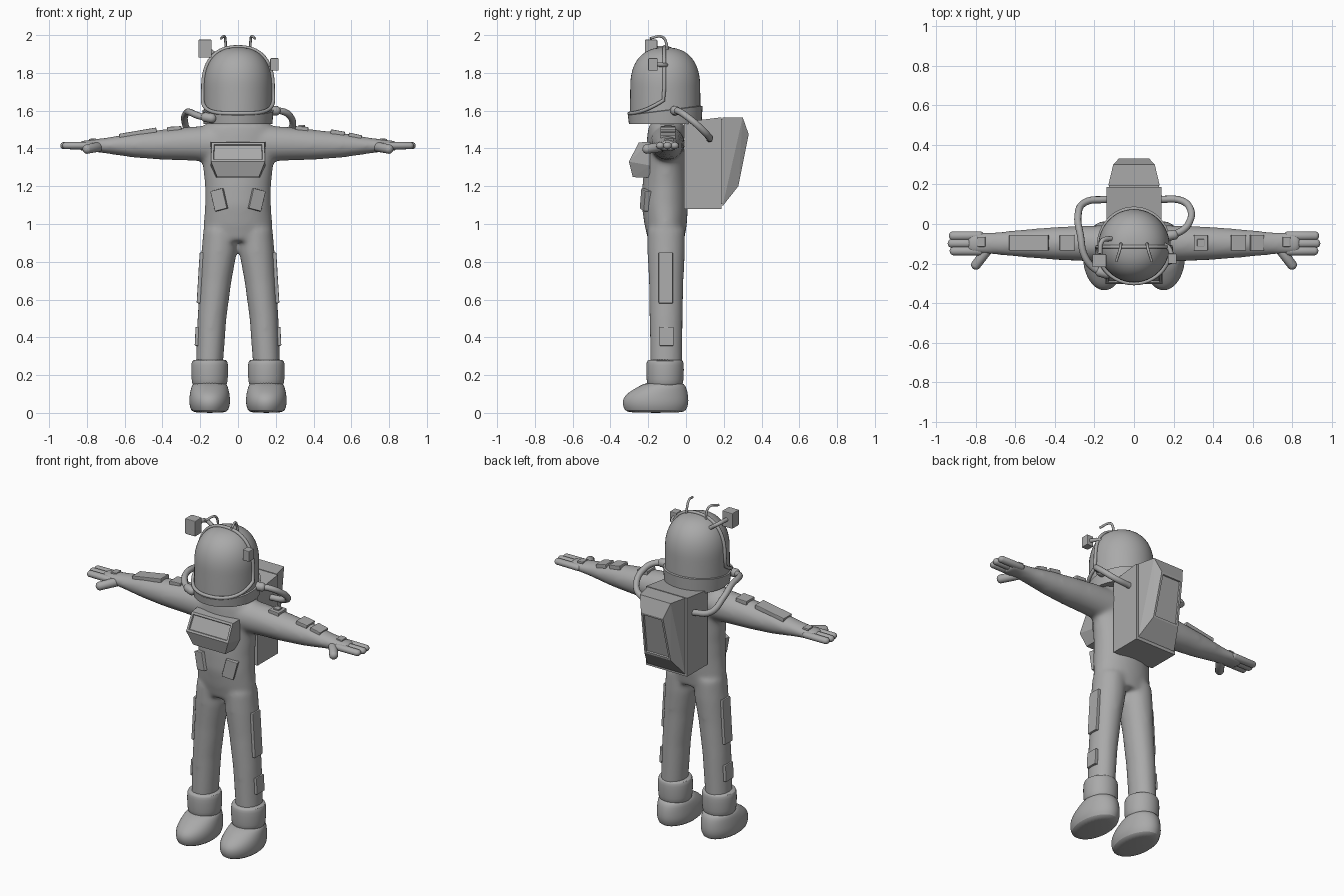
import bpy, bmesh, math
from mathutils import Vector, Matrix

if "Cube" in bpy.data.objects:
    bpy.data.objects.remove(bpy.data.objects["Cube"])

grey = bpy.data.materials.new("suit grey")
grey.diffuse_color = (0.4, 0.4, 0.4, 1)
grey.use_nodes = True
grey.node_tree.nodes["Principled BSDF"].inputs["Base Color"].default_value = grey.diffuse_color


def finish(name, bm, smooth=True, bevel=0.0):
    bmesh.ops.recalc_face_normals(bm, faces=bm.faces)
    me = bpy.data.meshes.new(name)
    bm.to_mesh(me)
    bm.free()
    ob = bpy.data.objects.new(name, me)
    bpy.context.collection.objects.link(ob)
    me.materials.append(grey)
    if bevel:
        mod = ob.modifiers.new("bevel", 'BEVEL')
        mod.width, mod.segments = bevel, 2
    if smooth:
        bpy.ops.object.select_all(action='DESELECT')
        ob.select_set(True)
        bpy.context.view_layer.objects.active = ob
        bpy.ops.object.shade_smooth_by_angle(angle=math.radians(40))
    return ob


def loft(bm, rings, axis='z', n=32):
    """Rings are (x, y, z, r1, r2): a closed stack of ellipses across the axis."""
    rows = []
    for x, y, z, r1, r2 in rings:
        row = []
        for i in range(n):
            c, s = math.cos(math.tau * i / n), math.sin(math.tau * i / n)
            off = (r1 * c, r2 * s, 0) if axis == 'z' else (0, r1 * c, r2 * s)
            row.append(bm.verts.new(Vector((x, y, z)) + Vector(off)))
        rows.append(row)
    for a, b in zip(rows, rows[1:]):
        for i in range(n):
            j = (i + 1) % n
            bm.faces.new((a[i], a[j], b[j], b[i]))
    bm.faces.new(rows[0])
    bm.faces.new(rows[-1])


def box(name, centre, size, rot=(0, 0, 0), bevel=0.004):
    bm = bmesh.new()
    bmesh.ops.create_cube(bm, size=1)
    bmesh.ops.scale(bm, vec=size, verts=bm.verts)
    ob = finish(name, bm, smooth=False, bevel=bevel)
    ob.location, ob.rotation_euler = centre, rot
    return ob


def capsule(name, p, q, r, flat=1.0):
    p, q = Vector(p), Vector(q)
    bm = bmesh.new()
    bmesh.ops.create_uvsphere(bm, u_segments=16, v_segments=10, radius=r)
    for v in bm.verts:
        v.co.y *= flat
        v.co.z += (q - p).length if v.co.z > 0.001 else 0
    turn = (q - p).to_track_quat('Z', 'Y').to_matrix().to_4x4()
    bmesh.ops.transform(bm, matrix=Matrix.Translation(p) @ turn, verts=bm.verts)
    return finish(name, bm)


def tube(name, pts, r, closed=False, soft=True):
    cu = bpy.data.curves.new(name, 'CURVE')
    cu.dimensions, cu.bevel_depth, cu.bevel_resolution = '3D', r, 3
    cu.use_fill_caps, cu.resolution_u = True, 6
    sp = cu.splines.new('BEZIER' if soft else 'POLY')
    store = sp.bezier_points if soft else sp.points
    store.add(len(pts) - 1)
    for bp, co in zip(store, pts):
        if soft:
            bp.co = co
            bp.handle_left_type = bp.handle_right_type = 'AUTO'
        else:
            bp.co = (*co, 1)
    sp.use_cyclic_u = closed
    ob = bpy.data.objects.new(name, cu)
    bpy.context.collection.objects.link(ob)
    cu.materials.append(grey)
    bpy.ops.object.select_all(action='DESELECT')
    ob.select_set(True)
    bpy.context.view_layer.objects.active = ob
    bpy.ops.object.convert(target='MESH')
    bpy.ops.object.shade_smooth_by_angle(angle=math.radians(50))


def hull(name, half, inset=None):
    """Convex block mirrored in x; optionally recess the face pointing along inset."""
    bm = bmesh.new()
    for x, y, z in half:
        for s in (-1, 1):
            bm.verts.new((s * x, y, z))
    bmesh.ops.convex_hull(bm, input=bm.verts)
    bmesh.ops.dissolve_limit(bm, angle_limit=0.03, verts=bm.verts, edges=bm.edges)
    bmesh.ops.recalc_face_normals(bm, faces=bm.faces)
    if inset:
        f = max(bm.faces, key=lambda f: f.normal.dot(Vector(inset)))
        bmesh.ops.inset_region(bm, faces=[f], thickness=0.018)
        bmesh.ops.inset_region(bm, faces=[f], thickness=0.004, depth=-0.008)
    finish(name, bm, smooth=False)


# Suit: torso, legs, arms and palms fused into one soft surface
bm = bmesh.new()
loft(bm, [(0, -.105, .91, .175, .095), (0, -.108, 1.0, .182, .113), (0, -.112, 1.1, .175, .123),
          (0, -.11, 1.2, .175, .121), (0, -.107, 1.3, .185, .115), (0, -.104, 1.4, .2, .108),
          (0, -.102, 1.48, .2, .102), (0, -.102, 1.535, .17, .092)])
for s in (-1, 1):
    loft(bm, [(s * .152, -.105, .24, .072, .085), (s * .138, -.105, .5, .077, .088),
              (s * .118, -.105, .7, .084, .092), (s * .1, -.105, .85, .094, .1),
              (s * .092, -.105, .97, .092, .1)])
    loft(bm, [(s * .08, -.1, 1.425, .095, .1), (s * .25, -.098, 1.425, .09, .09),
              (s * .4, -.098, 1.42, .083, .08), (s * .55, -.098, 1.417, .071, .066),
              (s * .7, -.098, 1.415, .057, .042), (s * .77, -.098, 1.415, .058, .032),
              (s * .84, -.098, 1.413, .058, .027)], 'x')
suit = finish("suit", bm)
rm = suit.modifiers.new("fuse", 'REMESH')
rm.mode, rm.voxel_size, rm.use_smooth_shade = 'VOXEL', 0.012, True
sm = suit.modifiers.new("soften", 'SMOOTH')
sm.factor, sm.iterations = 0.5, 14

for s in (-1, 1):
    # Fingers and thumbs
    for k, (y, tip) in enumerate(((-.06, .912), (-.098, .918), (-.136, .908))):
        capsule(f"finger_{k}", (s * .78, y, 1.415), (s * tip, y, 1.415), .023, .87)
    capsule("thumb", (s * .74, -.13, 1.408), (s * .797, -.205, 1.397), .026)

    # Boots
    bm = bmesh.new()
    x = s * .15
    loft(bm, [(x, -.16, 0, .08, .14), (x, -.162, .012, .1, .165), (x, -.162, .05, .109, .176),
              (x, -.16, .08, .108, .173), (x, -.148, .11, .104, .157), (x, -.125, .14, .096, .125),
              (x, -.112, .165, .085, .095)])
    finish("boot_foot", bm).modifiers.new("round", 'SUBSURF').levels = 1
    bm = bmesh.new()
    loft(bm, [(x, -.111, .13, .085, .088), (x, -.111, .155, .094, .096), (x, -.111, .2, .098, .1),
              (x, -.111, .26, .098, .1), (x, -.111, .276, .093, .095), (x, -.111, .284, .08, .084)])
    finish("boot_cuff", bm).modifiers.new("round", 'SUBSURF').levels = 1

    # Leg and belly plates
    box("thigh_plate", (s * .2, -.107, .715), (.022, .075, .27), (0, s * -.06, 0))
    box("shin_plate", (s * .216, -.103, .405), (.022, .075, .1), (0, s * -.05, 0))
    box("belly_plate", (s * .097, -.212, 1.128), (.07, .04, .11), (0, s * .24, s * .32))

    # Hand plates and antennas
    box("hand_plate", (s * .77, -.09, 1.445), (.04, .05, .014), (0, s * .06, 0))
    tube("antenna", [(s * .068, -.1, 1.9), (s * .066, -.105, 1.96), (s * .07, -.125, 1.99),
                     (s * .09, -.19, 1.983)], .007)

# Plates lying along the top of each arm: x centre, height, length, tilt
for x, z, length, tilt in ((-.53, 1.481, .2, .17), (-.337, 1.503, .075, .06), (.337, 1.503, .07, .06),
                           (.527, 1.482, .075, .17), (.62, 1.464, .07, .22)):
    box("arm_plate", (x, -.095, z), (length, .08, .026), (0, math.copysign(tilt, x), 0))
box("arm_plate_button", (.337, -.095, 1.517), (.036, .036, .014), (0, .06, 0), .002)

# Helmet dome
bm = bmesh.new()
rings = [(0, -.11, 1.57, .18, .186), (0, -.11, 1.66, .18, .186)]
for i in range(15):
    h = math.sin(i / 14 * math.pi / 2 * .985)
    w = (1 - h ** 2.4) ** (1 / 2.4)
    rings.append((0, -.11, 1.72 + .215 * h, .18 * w, .185 * w))
loft(bm, rings, n=48)
finish("helmet", bm)

# Collar, lower at the front
bm = bmesh.new()
loft(bm, [(0, -.11, 1.53, .182, .192), (0, -.11, 1.6, .188, .198), (0, -.11, 1.605, .17, .18)], n=48)
for v in bm.verts:
    if v.co.z > 1.55:
        v.co.z += -.025 + (v.co.y + .31) / .4 * .05
finish("collar", bm)

# Visor frame: arch over the crown, then a curve under the face
frame = []
for i in range(33):
    a = math.pi * i / 32
    c, h = math.cos(a), math.sin(a)
    k = (abs(c) ** 2.4 + h ** 2.4) ** (-1 / 2.4)
    frame.append((-.185 * c * k, -.115, 1.72 + .217 * h * k))
for i in range(25):
    a = math.pi * i / 24
    sa = math.sin(a)
    frame.append((.187 * math.cos(a), -.12 - .18 * sa, 1.585 + .07 * (1 - sa) ** 1.7))
tube("visor_frame", frame, .01, closed=True, soft=False)

# Helmet lamp and camera with their brackets
box("helmet_lamp", (-.175, -.185, 1.928), (.07, .066, .095))
tube("lamp_bracket", [(-.172, -.15, 1.93), (-.16, -.085, 1.925), (-.125, -.075, 1.9),
                      (-.09, -.075, 1.87)], .012)
box("helmet_camera", (.193, -.175, 1.845), (.045, .05, .065))
tube("camera_bracket", [(.19, -.155, 1.845), (.175, -.12, 1.842), (.14, -.1, 1.84)], .012)

# Air hoses from helmet to backpack
tube("air_hose_left", [(-.14, -.25, 1.56), (-.2, -.225, 1.57), (-.25, -.16, 1.59), (-.27, -.06, 1.59),
                       (-.283, .04, 1.55), (-.25, .108, 1.48), (-.13, .125, 1.45)], .018)
tube("air_hose_right", [(.17, -.06, 1.6), (.24, -.035, 1.595), (.28, .01, 1.565), (.285, .075, 1.51),
                        (.24, .118, 1.465), (.13, .125, 1.45)], .018)
capsule("hose_fitting_left", (-.14, -.25, 1.56), (-.17, -.242, 1.565), .026)
capsule("hose_fitting_right", (.17, -.06, 1.6), (.2, -.055, 1.6), .026)

# Backpack: main block and tapered outer shell
hull("backpack", [(.14, -.01, 1.54), (.14, -.01, 1.08), (.14, .188, 1.565), (.14, .188, 1.08)])
hull("backpack_shell", [(.13, .194, 1.565), (.13, .194, 1.095), (.105, .30, 1.565),
                        (.075, .332, 1.475), (.09, .277, 1.2)], (0, 1, -.2))
box("backpack_seam", (0, .191, 1.33), (.25, .012, .45), bevel=0)

# Chest pack
hull("chest_pack", [(.145, -.19, 1.435), (.145, -.19, 1.31), (.115, -.19, 1.245), (.14, -.25, 1.432),
                    (.143, -.302, 1.33), (.11, -.282, 1.248)], (0, -1, .4))
